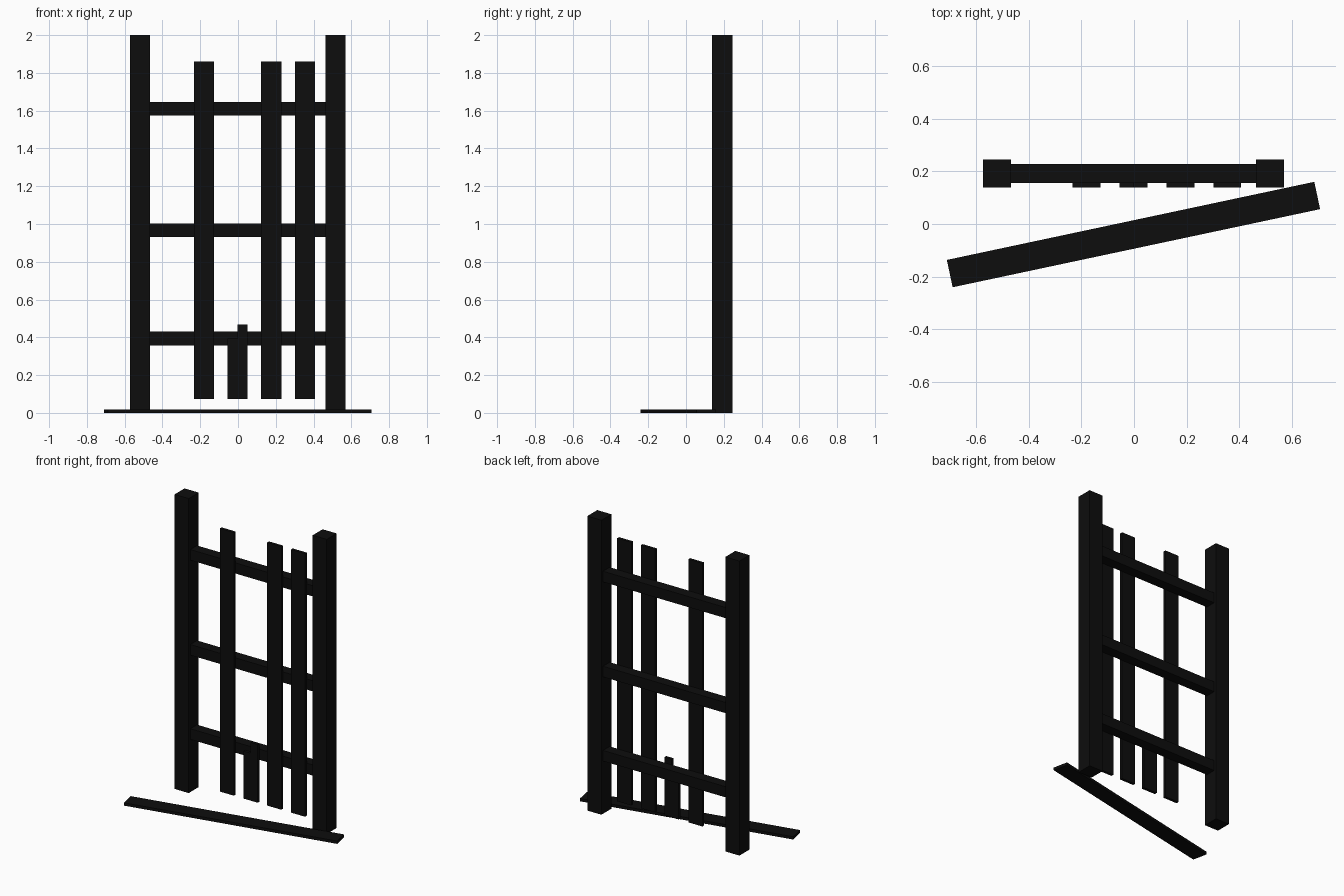
import bpy
import math

default = bpy.data.objects.get("Cube")
if default:
    bpy.data.objects.remove(default, do_unlink=True)

# Charred wood, used on every part
wood = bpy.data.materials.new("charred black wood")
wood.use_nodes = True
COLOUR = (0.004, 0.004, 0.004, 1)
wood.diffuse_color = COLOUR
wood.node_tree.nodes["Principled BSDF"].inputs["Base Color"].default_value = COLOUR


def prism(name, outline, y0, y1):
    """Extrude an x-z outline (counter-clockwise from the front) from y0 to y1."""
    n = len(outline)
    verts = [(x, y, z) for y in (y0, y1) for x, z in outline]
    faces = [tuple(range(n)), tuple(reversed(range(n, 2 * n)))]
    for i in range(n):
        j = (i + 1) % n
        faces.append((j, i, i + n, j + n))
    mesh = bpy.data.meshes.new(name)
    mesh.from_pydata(verts, [], faces)
    mesh.materials.append(wood)
    obj = bpy.data.objects.new(name, mesh)
    bpy.context.collection.objects.link(obj)
    return obj


def beam(name, x0, x1, y0, y1, z0, z1):
    return prism(name, [(x0, z0), (x1, z0), (x1, z1), (x0, z1)], y0, y1)


# Upright posts
for side, x in (("right", -0.52), ("left", 0.517)):
    beam(side + "_post", x - 0.053, x + 0.053, 0.138, 0.245, 0, 2)

# Cross rails between the posts
for name, z in (("lower", 0.358), ("middle", 0.93), ("upper", 1.575)):
    beam(name + "_rail", -0.47, 0.467, 0.156, 0.228, z, z + 0.072)

# Whole pickets on the front of the rails
PICKET_FRONT, PICKET_BACK, PICKET_BASE = 0.138, 0.157, 0.073
for i, x in enumerate((-0.18, 0.176, 0.354)):
    beam(f"picket_{i + 1}", x - 0.053, x + 0.053,
         PICKET_FRONT, PICKET_BACK, PICKET_BASE, 1.86)

# Snapped picket with a stepped break
prism("broken_picket",
      [(-0.055, PICKET_BASE), (0.051, PICKET_BASE), (0.051, 0.468),
       (-0.002, 0.468), (-0.002, 0.395), (-0.055, 0.395)],
      PICKET_FRONT, PICKET_BACK)

# Fallen picket lying on the ground
fallen = beam("fallen_picket", -0.713, 0.713, -0.053, 0.053, 0, 0.019)
fallen.location = (-0.002, -0.04, 0)
fallen.rotation_euler.z = math.radians(12)
